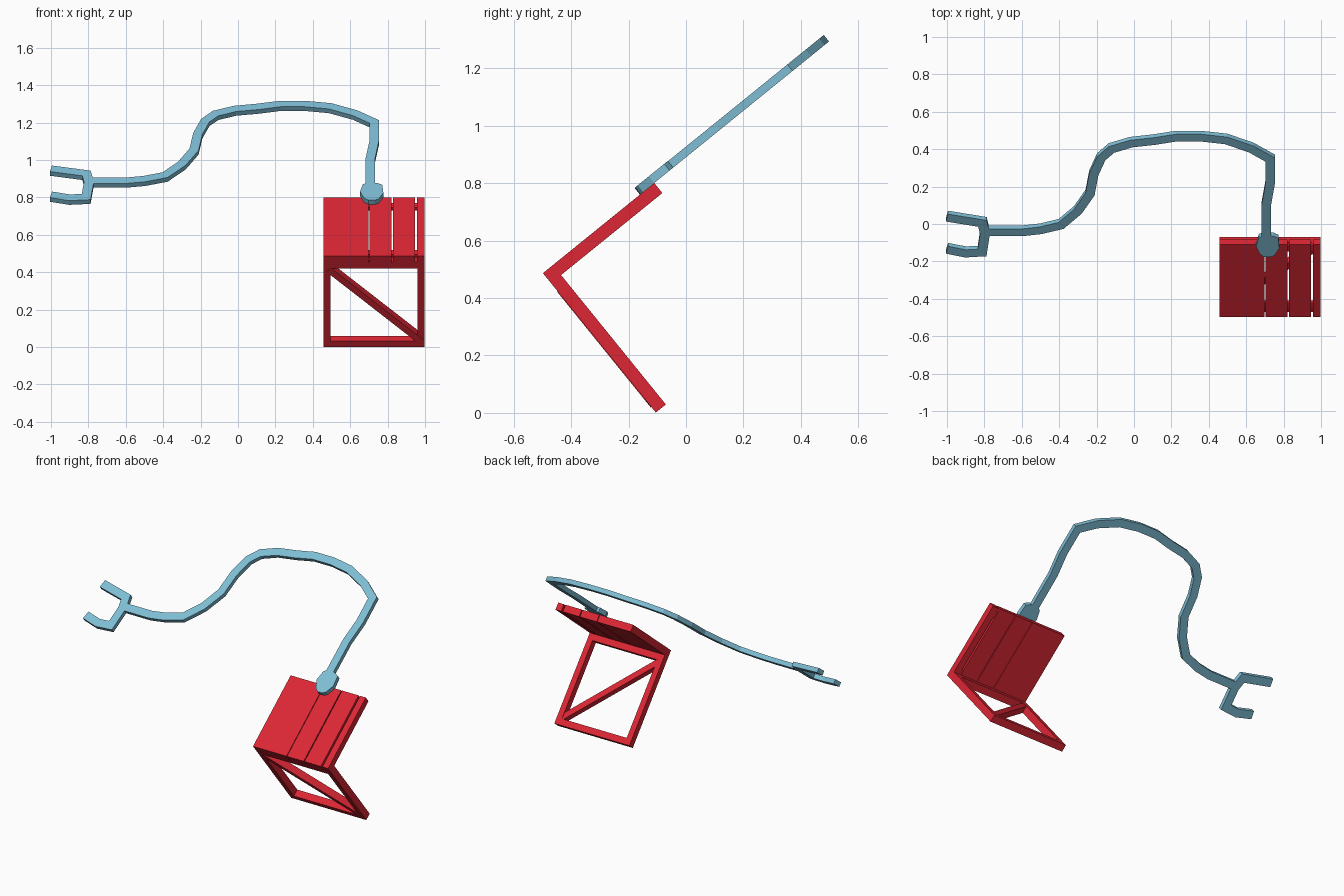
import bpy, bmesh, math
from mathutils import Vector, Matrix

if "Cube" in bpy.data.objects:
    bpy.data.objects.remove(bpy.data.objects["Cube"])

# Everything lives in one tilted frame: x, v (up the slope), n (off the slope)
TILT = Matrix.Rotation(math.radians(39), 4, 'X')


def material(name, rgb):
    m = bpy.data.materials.new(name)
    m.diffuse_color = (*rgb, 1)
    m.use_nodes = True
    m.node_tree.nodes["Principled BSDF"].inputs["Base Color"].default_value = m.diffuse_color
    return m


RED = material("red", (0.72, 0.02, 0.035))
BLUE = material("light_blue", (0.21, 0.51, 0.66))


def prism(name, outline, n0, n1, mat):
    """Extrude an (x, v) outline from n0 to n1."""
    bm = bmesh.new()
    face = bm.faces.new([bm.verts.new((x, v, n0)) for x, v in outline])
    ext = bmesh.ops.extrude_face_region(bm, geom=[face])
    bmesh.ops.translate(bm, vec=(0, 0, n1 - n0),
                        verts=[g for g in ext["geom"] if isinstance(g, bmesh.types.BMVert)])
    bmesh.ops.recalc_face_normals(bm, faces=bm.faces)
    me = bpy.data.meshes.new(name)
    bm.to_mesh(me)
    bm.free()
    me.transform(TILT)
    me.materials.append(mat)
    ob = bpy.data.objects.new(name, me)
    bpy.context.collection.objects.link(ob)
    return ob


def box(name, x0, x1, v0, v1, n0, n1):
    return prism(name, [(x0, v0), (x1, v0), (x1, v1), (x0, v1)], n0, n1, RED)


def ribbon(name, path, width, n0, n1):
    """Flat band of constant width with mitred corners; path is (x, front height)."""
    p = [Vector((x, (z - 0.549) / 0.629)) for x, z in path]
    left, right = [], []
    for i, c in enumerate(p):
        a = (c - p[i - 1]).normalized() if i else (p[1] - c).normalized()
        b = (p[i + 1] - c).normalized() if i < len(p) - 1 else a
        na, nb = Vector((-a.y, a.x)), Vector((-b.y, b.x))
        m = (na + nb).normalized()
        off = m * (width / 2 / max(m.dot(na), 0.5))
        left.append(c + off)
        right.append(c - off)
    return prism(name, left + right[::-1], n0, n1, BLUE)


# Seat planks and the battens bridging their gaps
V0, V1 = -0.081, 0.418
for i, (x0, x1) in enumerate([(0.457, 0.698), (0.702, 0.822), (0.828, 0.946), (0.957, 0.998)]):
    box(f"seat_plank_{i}", x0, x1, V0, V1, 0.647, 0.692)
for i, v in enumerate((-0.024, 0.375)):
    box(f"seat_batten_{i}", 0.46, 0.99, v - 0.02, v + 0.02, 0.652, 0.672)

# Leg frame
N0, N1 = 0.067, 0.647
for side, x in (("left", 0.457), ("right", 0.961)):
    box(f"{side}_leg", x, x + 0.037, V0, V0 + 0.045, N0, N1)
for side, n in (("bottom", N0), ("top", N1 - 0.04)):
    box(f"{side}_rail", 0.494, 0.961, V0, V0 + 0.045, n, n + 0.04)

# Diagonal brace, slightly proud of the frame
a, b = Vector((0.485, 0.598)), Vector((0.978, 0.105))
brace = box("diagonal_brace", -0.5, 0.5, -0.0225, 0.0225, -0.018, 0.018)
brace.data.transform(TILT.inverted())
brace.data.transform(Matrix.Diagonal(((b - a).length, 1, 1, 1)))
mid = (a + b) / 2
ang = math.atan2(a.y - b.y, b.x - a.x)
brace.data.transform(TILT @ Matrix.Translation((mid.x, -0.061, mid.y)) @ Matrix.Rotation(ang, 4, 'Y'))

# Cable, fork and end pad lying on the seat plane
C0, C1 = 0.692, 0.721
ribbon("cable", [(-0.80, 0.879), (-0.60, 0.879), (-0.50, 0.888), (-0.39, 0.909), (-0.30, 0.97),
                 (-0.235, 1.045), (-0.215, 1.13), (-0.175, 1.20), (-0.12, 1.238), (-0.016, 1.263),
                 (0.107, 1.274), (0.225, 1.289), (0.358, 1.289), (0.492, 1.277), (0.626, 1.240),
                 (0.728, 1.194), (0.728, 1.09), (0.708, 1.0), (0.706, 0.84)], 0.050, C0, C1)
ribbon("fork", [(-1.0, 0.943), (-0.81, 0.918), (-0.797, 0.872), (-0.812, 0.792),
                (-0.90, 0.788), (-1.0, 0.804)], 0.052, C0, C1)
prism("end_pad", [(0.668, 0.492), (0.69, 0.503), (0.742, 0.503), (0.772, 0.487), (0.777, 0.418),
                  (0.752, 0.368), (0.73, 0.356), (0.697, 0.356), (0.674, 0.376), (0.652, 0.43)],
      C0, C1 + 0.001, BLUE)
